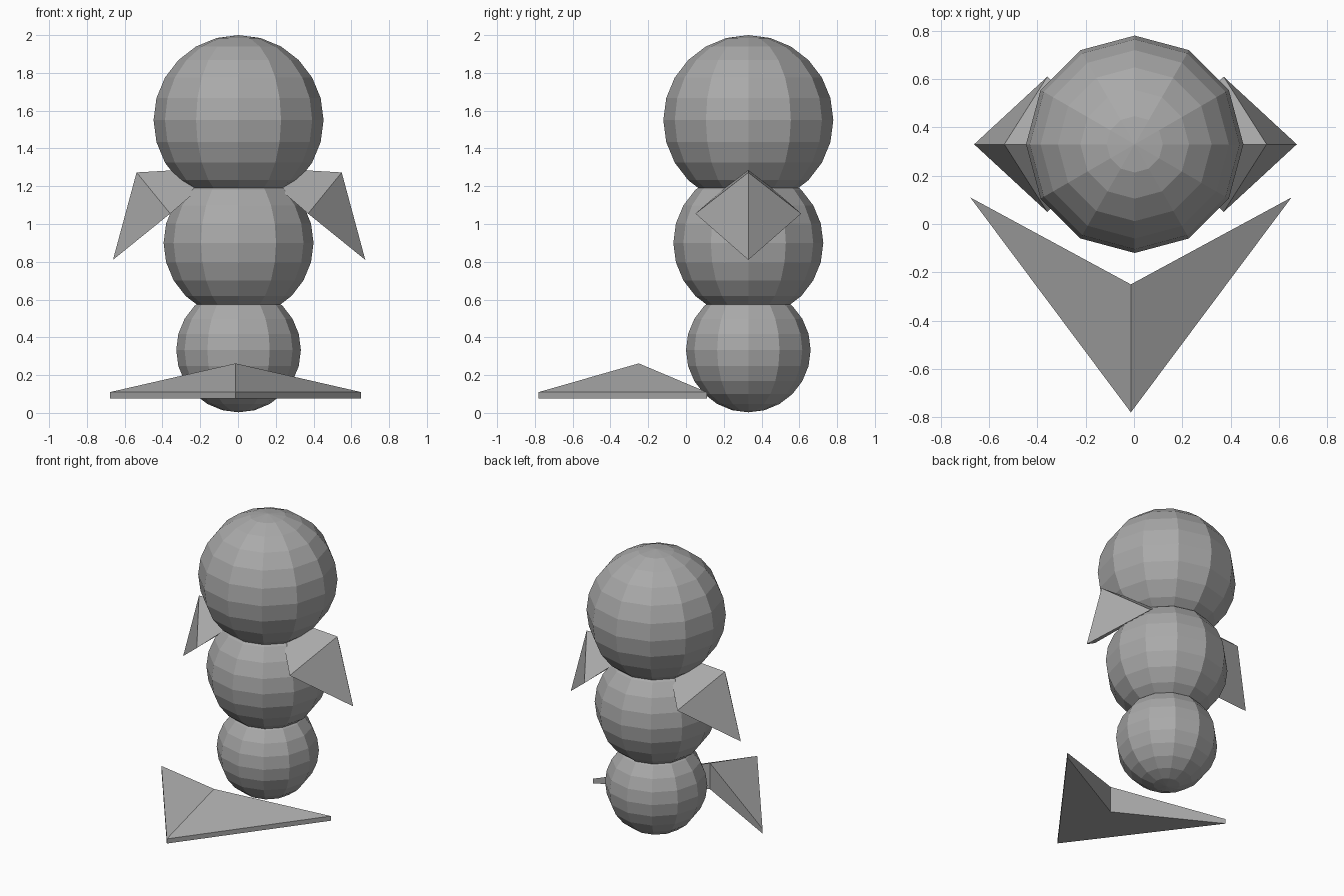
import bpy
import bmesh

cube = bpy.data.objects.get("Cube")
if cube:
    bpy.data.objects.remove(cube, do_unlink=True)

grey = bpy.data.materials.new("plain grey")
grey.use_nodes = True
colour = (0.4, 0.4, 0.4, 1)
grey.diffuse_color = colour
grey.node_tree.nodes["Principled BSDF"].inputs["Base Color"].default_value = colour

BODY_Y = 0.33


def add_object(name, bm):
    bmesh.ops.recalc_face_normals(bm, faces=bm.faces[:])
    mesh = bpy.data.meshes.new(name)
    bm.to_mesh(mesh)
    bm.free()
    mesh.materials.append(grey)
    obj = bpy.data.objects.new(name, mesh)
    bpy.context.collection.objects.link(obj)
    return obj


# Three stacked faceted balls
def ball(name, z, radius):
    bm = bmesh.new()
    bmesh.ops.create_uvsphere(bm, u_segments=12, v_segments=12, radius=radius)
    add_object(name, bm).location = (0.003, BODY_Y, z)


ball("lower_body", 0.333, 0.33)
ball("upper_body", 0.90, 0.397)
ball("head", 1.55, 0.45)


# Arms: pyramids on a tilted diamond base whose inner corner is in the body
def arm(name, side):
    bm = bmesh.new()
    points = [(0.08, 0, 1.30), (0.365, -0.28, 1.055), (0.668, 0, 0.81), (0.365, 0.28, 1.055)]
    base = [bm.verts.new((0.006 + side * x, BODY_Y + y, z)) for x, y, z in points]
    ridge = bm.verts.new((0.006 + side * 0.543, BODY_Y, 1.273))
    bm.faces.new(base)
    for i in range(4):
        bm.faces.new((base[i], base[(i + 1) % 4], ridge))
    add_object(name, bm)


arm("left_arm", 1)
arm("right_arm", -1)

# Feet: a notched arrowhead plate, raised at the notch
bm = bmesh.new()
outline = [(0, -0.78, 0.11), (0.665, 0.11, 0.11), (0, -0.25, 0.262), (-0.665, 0.11, 0.11)]
top = [bm.verts.new((x - 0.013, y, z)) for x, y, z in outline]
low = [bm.verts.new((x - 0.013, y, 0.077)) for x, y, z in outline]
for i in range(4):
    j = (i + 1) % 4
    bm.faces.new((low[i], low[j], top[j], top[i]))
for layer in (top, low):
    bm.faces.new((layer[0], layer[1], layer[2]))
    bm.faces.new((layer[0], layer[2], layer[3]))
add_object("feet", bm)
